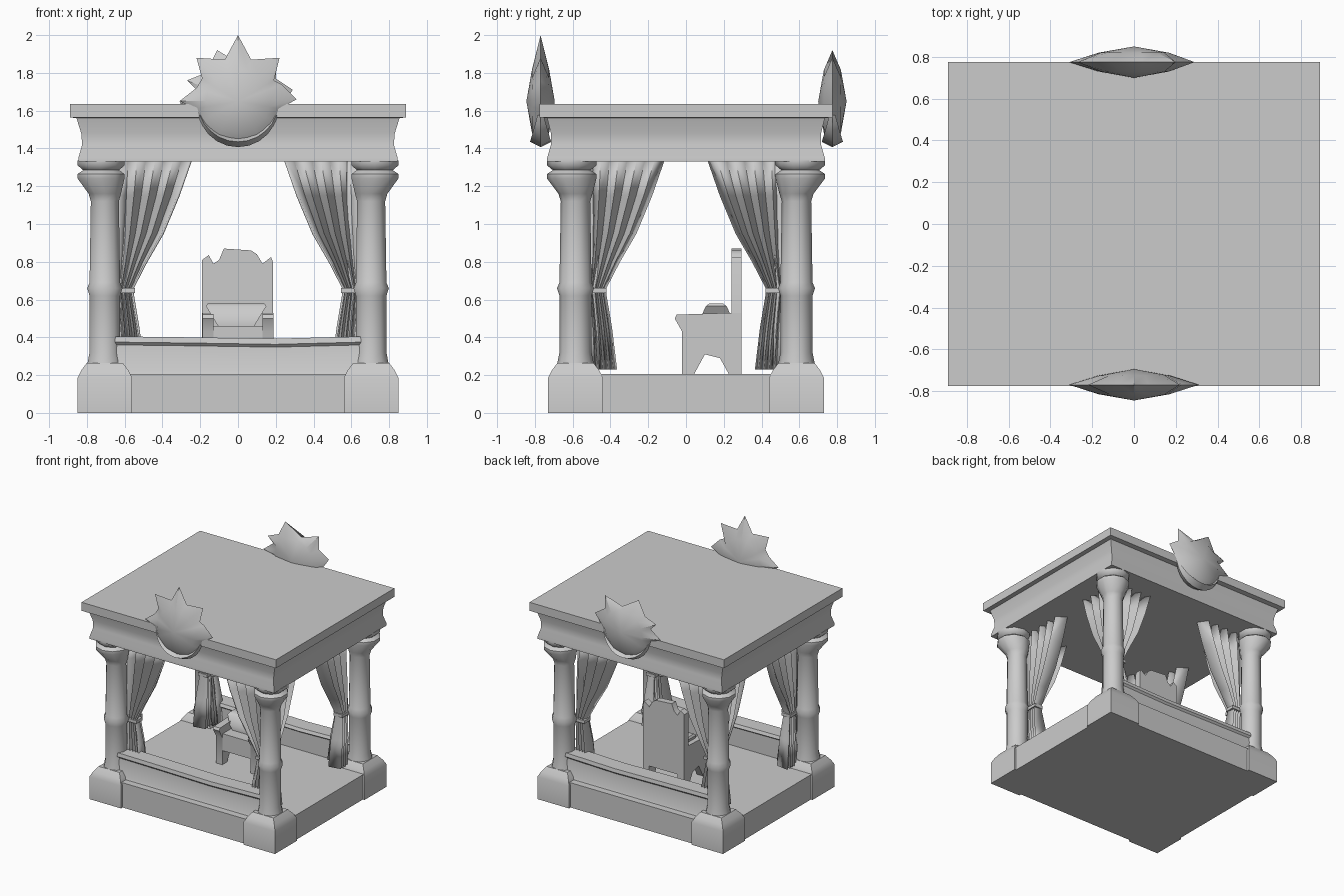
import bpy, bmesh, math
from mathutils import Vector

if "Cube" in bpy.data.objects:
    bpy.data.objects.remove(bpy.data.objects["Cube"])

stone = bpy.data.materials.new("light grey")
stone.diffuse_color = (0.6, 0.6, 0.6, 1)
stone.use_nodes = True
stone.node_tree.nodes["Principled BSDF"].inputs["Base Color"].default_value = stone.diffuse_color


def finish(bm, name, angle=40):
    bmesh.ops.recalc_face_normals(bm, faces=bm.faces)
    me = bpy.data.meshes.new(name)
    bm.to_mesh(me)
    bm.free()
    ob = bpy.data.objects.new(name, me)
    bpy.context.collection.objects.link(ob)
    me.materials.append(stone)
    bpy.ops.object.select_all(action='DESELECT')
    ob.select_set(True)
    bpy.context.view_layer.objects.active = ob
    bpy.ops.object.shade_smooth_by_angle(angle=math.radians(angle))
    return ob


def loft(name, rings, angle=40):
    """Skin a list of equal-length closed rings and cap both ends."""
    bm = bmesh.new()
    vs = [[bm.verts.new(p) for p in r] for r in rings]
    n = len(rings[0])
    for a, b in zip(vs, vs[1:]):
        for i in range(n):
            bm.faces.new((a[i], a[(i + 1) % n], b[(i + 1) % n], b[i]))
    bm.faces.new(vs[0])
    bm.faces.new(vs[-1])
    return finish(bm, name, angle)


def rect(cx, cy, hx, hy, z):
    return [(cx - hx, cy - hy, z), (cx + hx, cy - hy, z), (cx + hx, cy + hy, z), (cx - hx, cy + hy, z)]


def box(name, x0, x1, y0, y1, z0, z1):
    c = ((x0 + x1) / 2, (y0 + y1) / 2, (x1 - x0) / 2, (y1 - y0) / 2)
    return loft(name, [rect(*c, z0), rect(*c, z1)])


# base slab
box("base_slab", -0.835, 0.835, -0.71, 0.71, 0, 0.205)

# roof: beam profile and cornice
loft("roof", [rect(0, 0, hx, hy, z) for hx, hy, z in (
    (0.845, 0.735, 1.33), (0.845, 0.735, 1.35), (0.825, 0.715, 1.42), (0.83, 0.715, 1.48),
    (0.855, 0.735, 1.56), (0.89, 0.775, 1.565), (0.89, 0.775, 1.635))], 30)

# low walls at front and back, with a lipped top
for s, side in ((-1, "front"), (1, "back")):
    prof = [(0.66, 0.19), (0.645, 0.22), (0.635, 0.36), (0.65, 0.375), (0.645, 0.405),
            (0.52, 0.405), (0.51, 0.38), (0.53, 0.365), (0.53, 0.19)]
    loft(side + "_low_wall", [[(x, s * y, z - (d if z > 0.3 else 0)) for y, z in prof]
                              for x, d in ((-0.66, 0), (-0.25, 0.005), (0.2, 0.012), (0.66, 0))])


# columns on chamfered corner blocks
COLUMN = [(0.10, 0.22), (0.095, 0.27), (0.085, 0.32), (0.085, 0.62), (0.098, 0.66), (0.085, 0.69),
          (0.078, 1.12), (0.09, 1.16), (0.13, 1.24), (0.13, 1.265), (0.10, 1.285), (0.13, 1.31), (0.13, 1.335)]


def pleated_curtain(name, place):
    """Gathered curtain; place(u, d, z) maps distance from centre and fold depth."""
    # rows: z, inner edge, outer edge, fold depth
    rows = [(1.335, 0.0, 1.0, 0.04), (1.15, 0.17, 1.0, 0.045), (0.95, 0.39, 1.0, 0.045), (0.8, 0.62, 1.0, 0.04),
            (0.66, 0.81, 1.02, 0.03), (0.63, 0.81, 1.02, 0.03), (0.45, 0.73, 0.99, 0.045), (0.23, 0.66, 0.95, 0.05)]
    bm = bmesh.new()
    n = 9
    grid = []
    for z, a, b, depth in rows:
        grid.append([bm.verts.new(place(a + (b - a) * i / (n - 1), depth * (1 if i % 2 else -1), z))
                     for i in range(n)])
    for r0, r1 in zip(grid, grid[1:]):
        for i in range(n - 1):
            bm.faces.new((r0[i], r0[i + 1], r1[i + 1], r1[i]))
    ob = finish(bm, name)
    m = ob.modifiers.new("thickness", 'SOLIDIFY')
    m.thickness = 0.012
    m.offset = 0


for sx, sy, tag in ((-1, -1, "front_left"), (1, -1, "front_right"), (-1, 1, "back_left"), (1, 1, "back_right")):
    cx, cy = sx * 0.705, sy * 0.585
    loft(tag + "_corner_block", [rect(cx, cy, h, h, z) for h, z in (
        (0.145, 0), (0.145, 0.185), (0.125, 0.225), (0.095, 0.265))], 30)
    # shaft is slightly pulled inwards, the capital outwards
    rings = []
    for r, z in COLUMN:
        k = 0.02 if z > 1.2 else 0
        rings.append([(cx + sx * k + r * math.cos(t), cy + sy * k + r * math.sin(t), z)
                      for t in (math.pi * (i + 0.5) / 5 for i in range(10))])
    loft(tag + "_column", rings, 50)
    # curtain across the front or back opening
    pleated_curtain(tag + "_curtain", lambda u, d, z: (sx * (0.25 + 0.38 * u), sy * 0.51 + d, z))
    # curtain across the side opening
    pleated_curtain(tag + "_side_curtain", lambda u, d, z: (sx * 0.62 + d, sy * (0.12 + 0.38 * u), z))
    # tie bands
    box(tag + "_tie", *sorted((sx * 0.545, sx * 0.64)), *sorted((sy * 0.47, sy * 0.55)), 0.635, 0.66)
    box(tag + "_side_tie", *sorted((sx * 0.58, sx * 0.66)), *sorted((sy * 0.42, sy * 0.51)), 0.635, 0.66)


# sunburst ornaments: spiky rim with a domed face on both sides
def sunburst(name, y, outline):
    c = Vector((0, 0, 1.65))
    bm = bmesh.new()
    rim = [bm.verts.new((x, y, z)) for x, z in outline]
    n = len(rim)
    for s in (-1, 1):
        ring = []
        for x, z in outline:
            d = (Vector((x, 0, z)) - c).normalized() * 0.17
            ring.append(bm.verts.new((d.x, y + s * 0.045, c.z + d.z)))
        mid = bm.verts.new((0, y + s * 0.075, c.z))
        for i in range(n):
            j = (i + 1) % n
            bm.faces.new((rim[i], rim[j], ring[j], ring[i]))
            bm.faces.new((ring[i], ring[j], mid))
    finish(bm, name)
    # crescent collar under the face
    rings = []
    for i in range(11):
        t = math.radians(200 + 14 * i)
        w = 0.008 + 0.02 * math.sin(math.pi * i / 10)
        rings.append([((0.215 + a * w) * math.cos(t), y + b * 2 * w, 1.65 + (0.215 + a * w) * math.sin(t))
                      for a, b in ((-1, 0), (0, -1), (1, 0), (0, 1))])
    loft(name + "_collar", rings)


lower = [(0.22, 1.61), (0.2, 1.54), (0.12, 1.45), (0, 1.42), (-0.12, 1.45), (-0.2, 1.54), (-0.22, 1.61)]
sunburst("front_sunburst", -0.77, [(0, 2.0), (0.07, 1.87), (0.22, 1.88), (0.19, 1.76), (0.23, 1.74), (0.31, 1.66)]
         + lower + [(-0.31, 1.65), (-0.22, 1.72), (-0.19, 1.77), (-0.22, 1.88), (-0.07, 1.87)])
sunburst("back_sunburst", 0.775, [(0.04, 1.83), (0.20, 1.88), (0.20, 1.77), (0.29, 1.71)]
         + lower + [(-0.31, 1.64), (-0.22, 1.71), (-0.27, 1.76), (-0.17, 1.8), (-0.11, 1.92)])

# throne: scalloped back, arched arm sides, seat and pillow
back = [(-0.19, 0.3), (-0.19, 0.81), (-0.155, 0.835), (-0.13, 0.79), (-0.1, 0.81), (-0.075, 0.87), (0.07, 0.86),
        (0.1, 0.84), (0.13, 0.79), (0.175, 0.825), (0.185, 0.8), (0.185, 0.3)]
loft("throne_back", [[(x, y, z) for x, z in back] for y in (0.24, 0.295)])
side = [(-0.02, 0.2), (-0.02, 0.43), (-0.06, 0.5), (-0.05, 0.52), (0.24, 0.53), (0.295, 0.53),
        (0.295, 0.2), (0.23, 0.2), (0.18, 0.29), (0.1, 0.31), (0.04, 0.2)]
for s, tag in ((-1, "left"), (1, "right")):
    loft("throne_" + tag + "_side", [[(s * x, y, z) for y, z in side] for x in (0.13, 0.187)])
box("throne_seat", -0.14, 0.14, -0.015, 0.26, 0.32, 0.46)
loft("throne_pillow", [rect(-0.01, 0.16, hx, hy, z) for hx, hy, z in (
    (0.09, 0.08, 0.45), (0.12, 0.085, 0.5), (0.16, 0.055, 0.565), (0.15, 0.035, 0.58))], 50)
